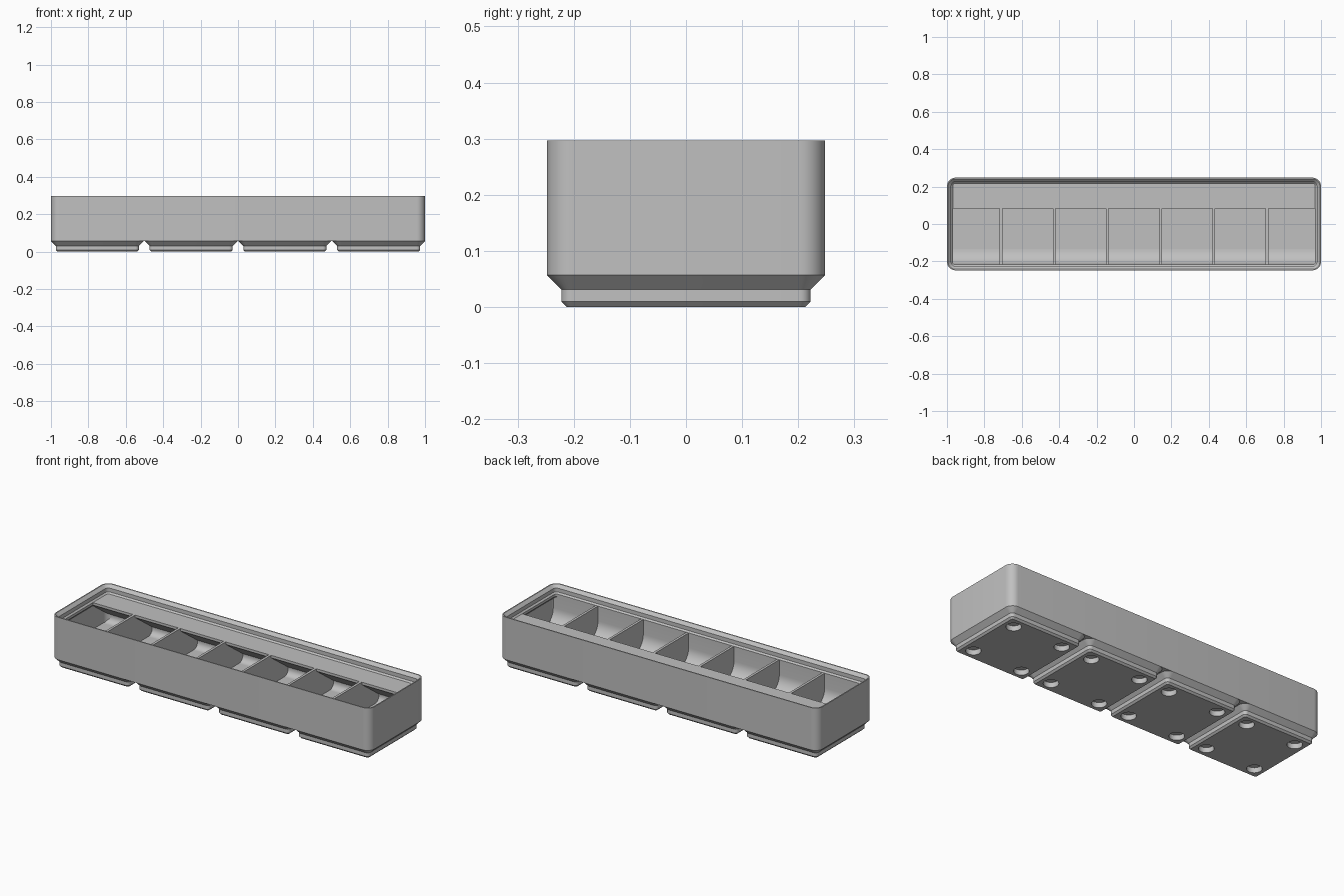
import bpy, bmesh, math
from mathutils import Matrix

cube = bpy.data.objects.get("Cube")
if cube:
    bpy.data.objects.remove(cube, do_unlink=True)

# Dimensions below are in millimetres, scaled by U
U = 2 / 167.5
HX, HY, CELL, PITCH = 83.75, 20.75, 20.75, 42
RADIUS, WALL, LIP = 3.75, 0.95, 2.6
FLOOR, RIM, TOP = 7.0, 21.0, 24.87

grey = bpy.data.materials.new("light_grey_plastic")
grey.use_nodes = True
grey.diffuse_color = (0.53, 0.53, 0.53, 1)
grey.node_tree.nodes["Principled BSDF"].inputs["Base Color"].default_value = grey.diffuse_color


def finish(bm, name, smooth=True):
    """Turn a bmesh into a scaled, shaded object."""
    bmesh.ops.recalc_face_normals(bm, faces=bm.faces[:])
    bmesh.ops.scale(bm, vec=(U, U, U), verts=bm.verts[:])
    mesh = bpy.data.meshes.new(name)
    bm.to_mesh(mesh)
    bm.free()
    mesh.materials.append(grey)
    obj = bpy.data.objects.new(name, mesh)
    bpy.context.collection.objects.link(obj)
    if smooth:
        shade(obj)
    return obj


def select(obj):
    bpy.ops.object.select_all(action='DESELECT')
    obj.select_set(True)
    bpy.context.view_layer.objects.active = obj


def shade(obj):
    select(obj)
    bpy.ops.object.shade_smooth_by_angle(angle=math.radians(30))


def arc(cx, cy, r, start, end, steps=10):
    """Points on an arc, angles in degrees."""
    angles = [math.radians(start + (end - start) * i / steps) for i in range(steps + 1)]
    return [(cx + r * math.cos(a), cy + r * math.sin(a)) for a in angles]


def rounded_loft(hx, hy, steps, cx=0):
    """Closed solid through rounded rectangles given as (inset, height)."""
    bm = bmesh.new()
    rings = []
    for inset, z in steps:
        r = max(RADIUS - inset, 0.5)
        ax, ay = hx - inset - r, hy - inset - r
        pts = []
        for k, (sx, sy) in enumerate(((1, 1), (-1, 1), (-1, -1), (1, -1))):
            pts += arc(sx * ax, sy * ay, r, k * 90, k * 90 + 90, 8)
        rings.append([bm.verts.new((cx + x, y, z)) for x, y in pts])
    for a, b in zip(rings, rings[1:]):
        n = len(a)
        for i in range(n):
            bm.faces.new((a[i], a[(i + 1) % n], b[(i + 1) % n], b[i]))
    bm.faces.new(rings[0][::-1])
    bm.faces.new(rings[-1])
    return bm


def prism(name, profile, x0, x1):
    """Extrude a (y, z) profile along x."""
    bm = bmesh.new()
    face = bm.faces.new([bm.verts.new((x0, y, z)) for y, z in profile])
    out = bmesh.ops.extrude_face_region(bm, geom=[face])
    moved = [v for v in out["geom"] if isinstance(v, bmesh.types.BMVert)]
    bmesh.ops.translate(bm, vec=(x1 - x0, 0, 0), verts=moved)
    return finish(bm, name)


# Outer shell with stepped stacking lip and hollow inside
finish(rounded_loft(HX, HY, [
    (0, 4.75), (0, TOP), (0.53, TOP), (1.9, 23.5), (1.9, 21.7), (LIP, RIM),
    (LIP, RIM - 1.2), (WALL, RIM - 1.2 - LIP + WALL), (WALL, FLOOR)]), "tray_shell")

# Four stepped feet with round magnet holes
for n in range(4):
    cx = (n - 1.5) * PITCH
    foot = finish(rounded_loft(CELL, CELL, [
        (2.95, 0), (2.15, 0.8), (2.15, 2.6), (0, 4.75)], cx), f"foot_{n + 1}", False)
    bm = bmesh.new()
    for sx in (-13, 13):
        for sy in (-13, 13):
            bmesh.ops.create_cone(bm, cap_ends=True, segments=32, radius1=3.25,
                                  radius2=3.25, depth=4.8,
                                  matrix=Matrix.Translation((cx + sx, sy, 0)))
    cutter = finish(bm, "magnet_hole_cutter", False)
    cutter.hide_render = True
    cut = foot.modifiers.new("magnet_holes", 'BOOLEAN')
    cut.operation = 'DIFFERENCE'
    cut.solver = 'EXACT'
    cut.object = cutter
    select(foot)
    bpy.ops.object.modifier_apply(modifier=cut.name)
    bpy.data.objects.remove(cutter, do_unlink=True)
    shade(foot)

# Finger scoop along the front, smaller fillet along the back
END = HX - 1.3
back = HY - WALL
front = -HY + LIP
prism("front_scoop", [(-back, FLOOR - 0.5), (-back, RIM), (front, RIM)]
      + arc(front + 7, FLOOR + 7, 7, 180, 270) + [(front + 7, FLOOR - 0.5)], -END, END)
prism("back_fillet", [(back, FLOOR - 0.5), (back, FLOOR + 2.8)]
      + arc(back - 2.8, FLOOR + 2.8, 2.8, 0, -90) + [(back - 2.8, FLOOR - 0.5)], -END, END)

# Label shelf with sloped underside
tip = back - 12.82
prism("label_shelf", [(back, RIM), (tip, RIM), (tip, RIM - 1.2), (back, RIM - 10.5)], -END, END)

# Six dividers making seven compartments
for n in range(6):
    x = (n - 2.5) * 2 * (HX - WALL + 0.6) / 7
    prism(f"divider_{n + 1}", [(-back, FLOOR - 0.5), (back, FLOOR - 0.5),
                               (back, RIM), (-back, RIM)], x - 0.6, x + 0.6)
